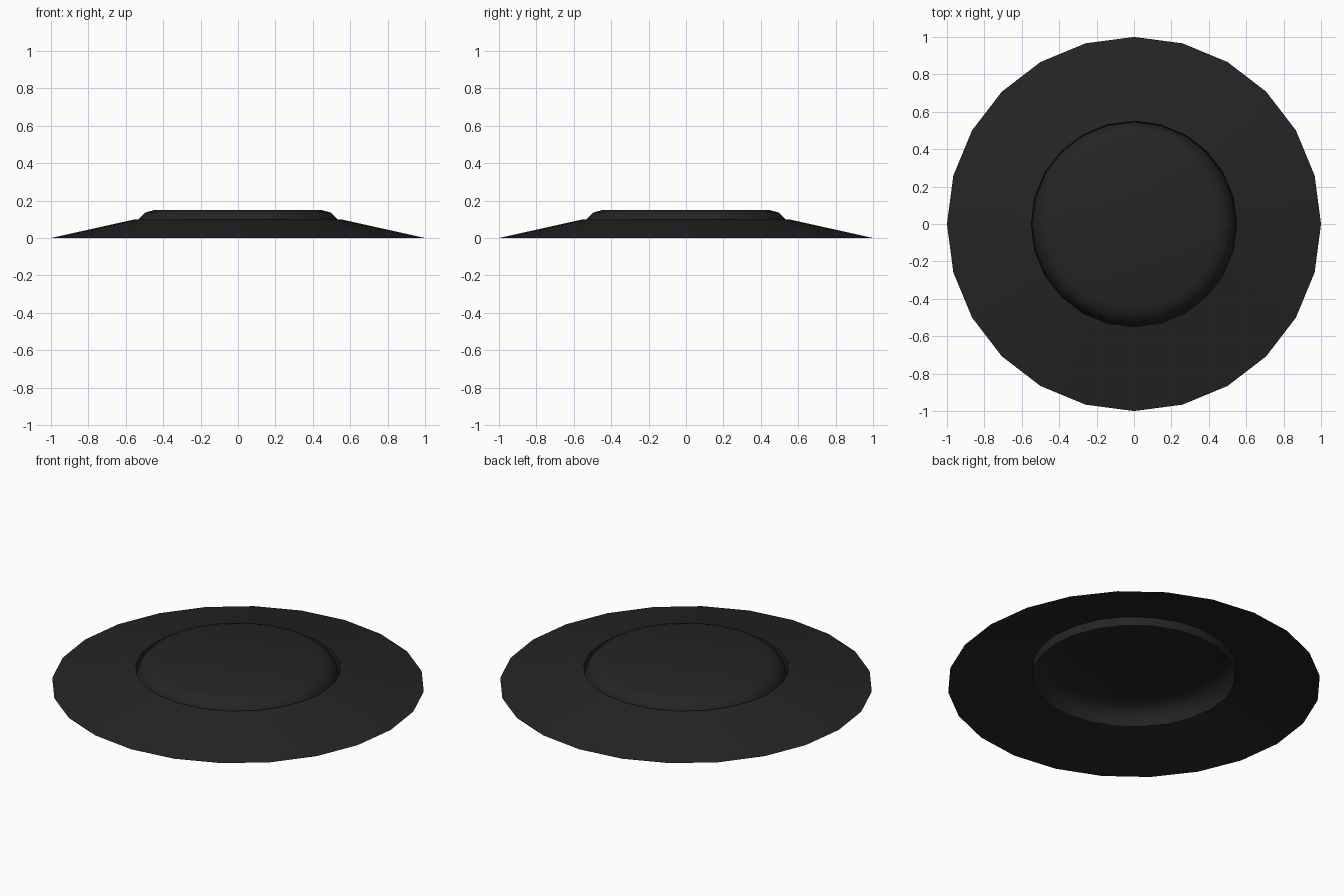
import bpy, bmesh, math

if "Cube" in bpy.data.objects:
    bpy.data.objects.remove(bpy.data.objects["Cube"])

SIDES = 24

black = bpy.data.materials.new("soft black")
black.diffuse_color = (0.018, 0.018, 0.018, 1)
black.use_nodes = True
black.node_tree.nodes["Principled BSDF"].inputs["Base Color"].default_value = black.diffuse_color


def lathe(name, profile, cap=False):
    """Spin (radius, z) points around z; optionally close the last ring."""
    bm = bmesh.new()
    rings = []
    for r, z in profile:
        rings.append([bm.verts.new((r * math.cos(a), r * math.sin(a), z))
                      for a in (2 * math.pi * i / SIDES for i in range(SIDES))])
    for low, high in zip(rings, rings[1:]):
        for i in range(SIDES):
            j = (i + 1) % SIDES
            bm.faces.new((low[i], low[j], high[j], high[i]))
    if cap:
        bm.faces.new(rings[-1])
    mesh = bpy.data.meshes.new(name)
    bm.to_mesh(mesh)
    bm.free()
    mesh.materials.append(black)
    obj = bpy.data.objects.new(name, mesh)
    bpy.context.collection.objects.link(obj)
    bpy.ops.object.select_all(action='DESELECT')
    obj.select_set(True)
    bpy.context.view_layer.objects.active = obj
    bpy.ops.object.shade_smooth_by_angle(angle=math.radians(40))
    return obj


# Sloping thin brim with a short wall dropping into the groove
lathe("brim", [(1.0, 0.0), (0.55, 0.10), (0.545, 0.05)])

# Hollow raised centre with a rounded shoulder
shoulder = [(0.445 + 0.1 * math.cos(math.radians(a)),
             0.05 + 0.1 * math.sin(math.radians(a))) for a in (0, 30, 60, 90)]
lathe("raised_centre", shoulder, cap=True)
